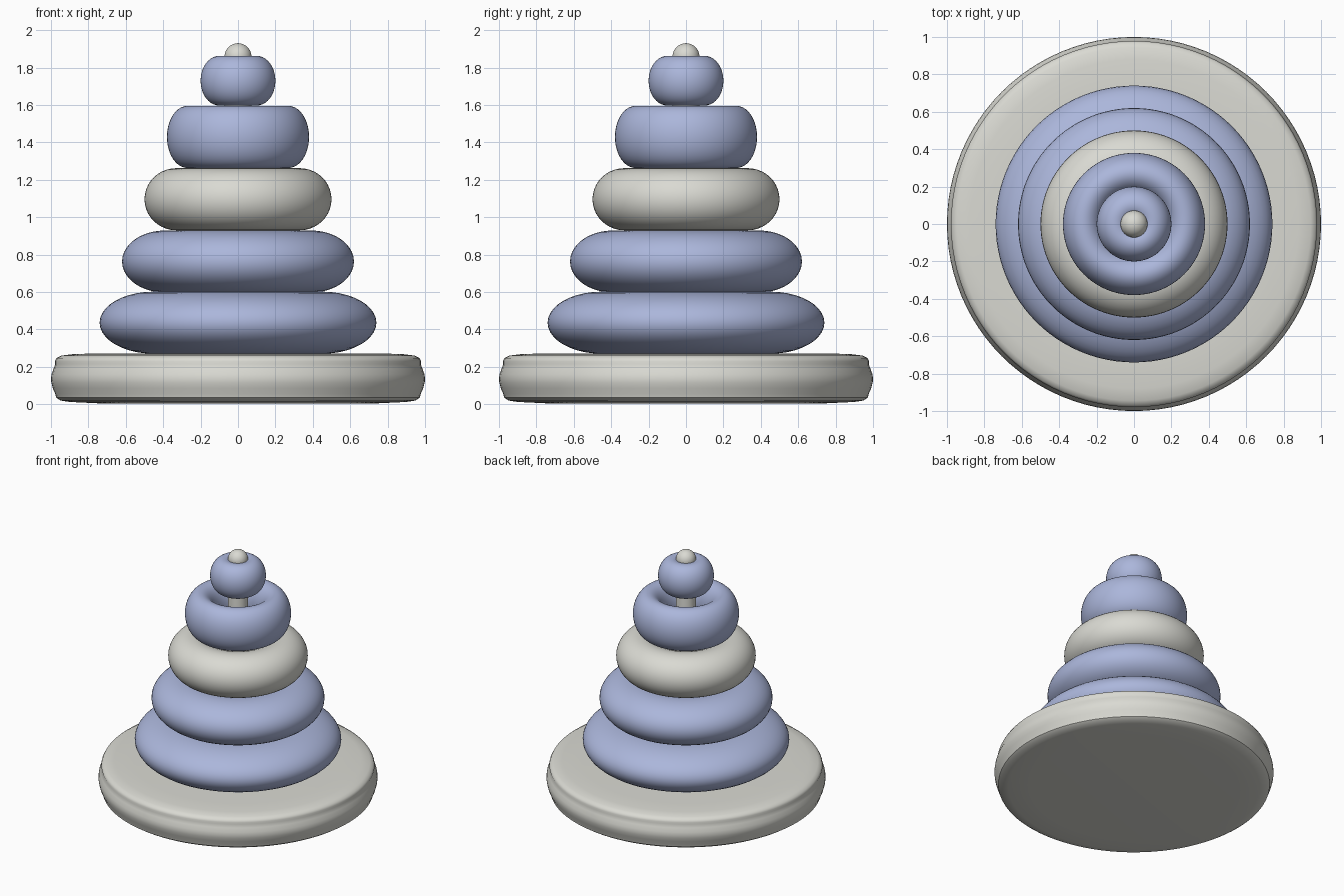
import bpy
from math import cos, sin, pi, radians

cube = bpy.data.objects.get("Cube")
if cube:
    bpy.data.objects.remove(cube)


def material(name, rgb):
    mat = bpy.data.materials.new(name)
    mat.use_nodes = True
    mat.diffuse_color = (*rgb, 1)
    mat.node_tree.nodes["Principled BSDF"].inputs["Base Color"].default_value = (*rgb, 1)
    return mat


BLUE = material("soft blue", (0.41, 0.47, 0.71))
GREY = material("warm light grey", (0.70, 0.70, 0.65))


def lathe(name, profile, mat, closed=False, steps=96):
    """Spin a profile of (radius, height) points around the z axis."""
    verts, rows = [], []
    for r, z in profile:
        count = steps if r > 0 else 1
        rows.append([len(verts) + i % count for i in range(steps + 1)])
        verts += [(r * cos(2 * pi * i / steps), r * sin(2 * pi * i / steps), z)
                  for i in range(count)]
    pairs = list(zip(rows, rows[1:]))
    if closed:
        pairs.append((rows[-1], rows[0]))
    faces = []
    for low, high in pairs:
        for i in range(steps):
            quad = (low[i], low[i + 1], high[i + 1], high[i])
            faces.append(tuple(dict.fromkeys(quad)))
    mesh = bpy.data.meshes.new(name)
    mesh.from_pydata(verts, [], faces)
    mesh.materials.append(mat)
    obj = bpy.data.objects.new(name, mesh)
    bpy.context.collection.objects.link(obj)
    bpy.ops.object.select_all(action="DESELECT")
    obj.select_set(True)
    bpy.context.view_layer.objects.active = obj
    bpy.ops.object.shade_smooth_by_angle(angle=radians(40))
    return obj


def ring(name, inner, outer, bottom, top, mat, sides=40):
    """Ring with an elliptical cross-section."""
    mid, wide = (inner + outer) / 2, (outer - inner) / 2
    level, tall = (bottom + top) / 2, (top - bottom) / 2
    angles = [2 * pi * i / sides for i in range(sides)]
    lathe(name, [(mid + wide * cos(a), level + tall * sin(a)) for a in angles],
          mat, closed=True)


# Base disc with a rounded bulge and a shallow groove under its rim
lathe("base", [(0, 0.005), (0.75, 0.005), (0.90, 0.012), (0.95, 0.02), (0.972, 0.035),
               (0.977, 0.055), (0.99, 0.085), (0.998, 0.115), (1, 0.135),
               (0.997, 0.16), (0.986, 0.19), (0.977, 0.215), (0.979, 0.23),
               (0.97, 0.247), (0.945, 0.26), (0.88, 0.268), (0.75, 0.272),
               (0, 0.272)], GREY)

# Stacked rings, shrinking upwards around the same hole
for name, outer, bottom, mat in (("bottom_ring", 0.74, 0.27, BLUE),
                                 ("lower_ring", 0.62, 0.597, BLUE),
                                 ("upper_ring", 0.50, 0.93, GREY),
                                 ("top_ring", 0.38, 1.263, BLUE)):
    ring(name, 0.16, outer, bottom, bottom + 0.332, mat)

# Topmost bead, closed around the peg
ring("top_bead", 0.002, 0.20, 1.597, 1.862, BLUE)

# Central peg with a domed tip
dome = [(0.072 * cos(a * pi / 24), 1.858 + 0.072 * sin(a * pi / 24)) for a in range(12)]
lathe("peg", [(0, 0.2), (0.072, 0.2)] + dome + [(0, 1.93)], GREY, steps=48)
